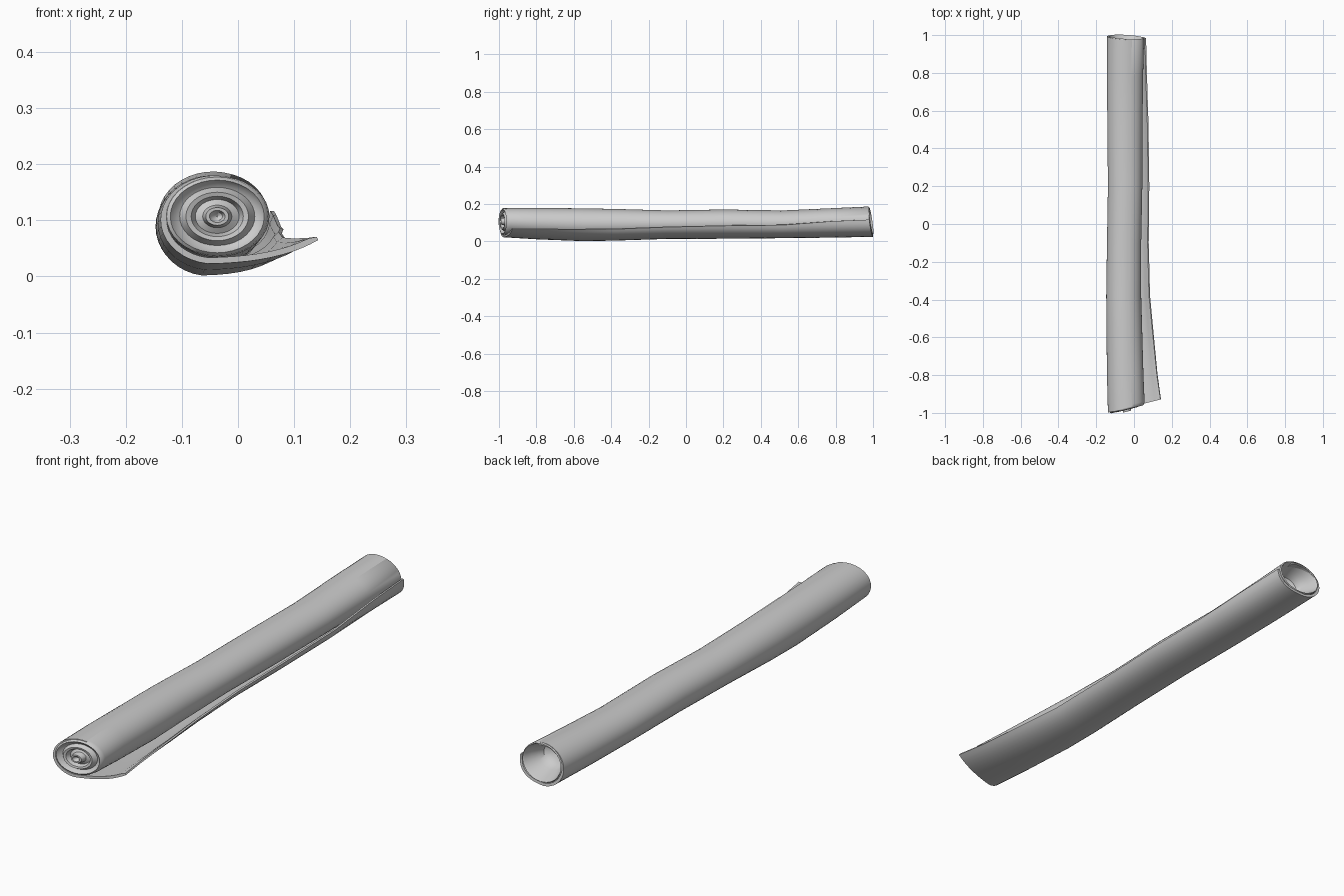
import bpy, math
from mathutils import Vector

if "Cube" in bpy.data.objects:
    bpy.data.objects.remove(bpy.data.objects["Cube"])

# Stations along the roll: y, left, right, top, bottom, flap tip x, flap tip z
STATIONS = [
    (-0.96, -0.138, 0.056, 0.180, 0.022, 0.143, 0.065),
    (-0.80, -0.143, 0.050, 0.180, 0.011, 0.125, 0.063),
    (-0.55, -0.146, 0.043, 0.177, 0.001, 0.101, 0.064),
    (-0.38, -0.147, 0.038, 0.174, 0.004, 0.085, 0.066),
    (-0.10, -0.143, 0.038, 0.166, 0.013, 0.078, 0.077),
    (0.20, -0.138, 0.044, 0.171, 0.014, 0.081, 0.084),
    (0.52, -0.141, 0.045, 0.166, 0.017, 0.077, 0.088),
    (0.78, -0.143, 0.048, 0.178, 0.020, 0.069, 0.108),
    (0.985, -0.142, 0.053, 0.187, 0.024, 0.064, 0.117),
]
LAST = len(STATIONS) - 1
THICK = 0.011
SIDES = 36


def end_shift(i, x, z):
    """Slant the cut ends of the roll."""
    if i == 0:
        return 0.25 * x - 0.004
    if i == LAST:
        return -0.06 * x - 0.15 * (z - 0.105)
    return 0.0


def make_mesh(name, verts, faces):
    mesh = bpy.data.meshes.new(name)
    mesh.from_pydata(verts, [], faces)
    obj = bpy.data.objects.new(name, mesh)
    bpy.context.collection.objects.link(obj)
    bpy.ops.object.select_all(action='DESELECT')
    obj.select_set(True)
    bpy.context.view_layer.objects.active = obj
    bpy.ops.object.mode_set(mode='EDIT')
    bpy.ops.mesh.select_all(action='SELECT')
    bpy.ops.mesh.normals_make_consistent(inside=False)
    bpy.ops.object.mode_set(mode='OBJECT')
    bpy.ops.object.shade_smooth_by_angle(angle=math.radians(40))
    return obj


def loft(name, rings):
    """Bridge equal closed rings and close both ends."""
    n = len(rings[0])
    verts = [v for r in rings for v in r]
    faces = [(k * n + j, k * n + (j + 1) % n, (k + 1) * n + (j + 1) % n, (k + 1) * n + j)
             for k in range(len(rings) - 1) for j in range(n)]
    return make_mesh(name, verts, faces), n


def core_ring(i, scale=1.0, dy=0.0):
    y, l, r, t, b, _, _ = STATIONS[i]
    l, b, t = l + 0.008, b + 0.013, t - 0.001
    cx, cz, rx, rz = (l + r) / 2, (t + b) / 2, (r - l) / 2, (t - b) / 2
    ring = []
    for k in range(SIDES):
        a = 2 * math.pi * k / SIDES
        x, z = cx + scale * rx * math.cos(a), cz + scale * rz * math.sin(a)
        ring.append((x, y + end_shift(i, x, z) + dy, z))
    return ring


# Rolled core: coiled ridges at the front, hollow bowl at the back
FRONT = [(0.01, -0.006), (0.10, -0.010), (0.15, -0.020), (0.22, -0.020), (0.28, 0.002),
         (0.42, 0.008), (0.50, -0.008), (0.60, -0.010), (0.72, 0.006), (0.82, 0.002),
         (0.90, -0.008), (0.97, -0.003)]
BACK = [(0.96, 0.004), (0.91, -0.004), (0.82, -0.035), (0.66, -0.062), (0.58, -0.085),
        (0.30, -0.100), (0.01, -0.105)]
rings = [core_ring(0, s, d) for s, d in FRONT]
rings += [core_ring(0, 1.0, 0.012)] + [core_ring(i) for i in range(1, LAST + 1)]
rings += [core_ring(LAST, s, d) for s, d in BACK]
loft("rolled_core", rings)


# Outer wrap: leaves the roll at the bottom and ends in a loose flap
def wrap_ring(i):
    y, l, r, t, b, fx, fz = STATIONS[i]
    cx, cz, rx, rz = (l + r) / 2, (t + b) / 2, (r - l) / 2, (t - b) / 2
    path = []
    for k in range(22):
        a = math.radians(70 + (262 - 70) * k / 21)
        path.append(Vector((cx + rx * math.cos(a), cz + rz * math.sin(a))))
    p0, tip = path[-1], Vector((fx, fz))
    ctrl = Vector((r + 0.018, b + 0.002))
    for k in range(1, 11):
        u = k / 10
        path.append(p0 * (1 - u) ** 2 + ctrl * 2 * u * (1 - u) + tip * u * u)
    inner = []
    for k, p in enumerate(path):
        d = (path[min(k + 1, len(path) - 1)] - path[max(k - 1, 0)]).normalized()
        inner.append(p + Vector((-d.y, d.x)) * THICK * (0.6 if k == len(path) - 1 else 1.0))
    return [(p.x, y + end_shift(i, p.x, p.y), p.y) for p in path + inner[::-1]]


rings = [wrap_ring(i) for i in range(LAST + 1)]
n = len(rings[0])
half = n // 2
verts = [v for r in rings for v in r]
faces = [(k * n + j, k * n + (j + 1) % n, (k + 1) * n + (j + 1) % n, (k + 1) * n + j)
         for k in range(LAST) for j in range(n)]
for base in (0, LAST * n):
    faces += [(base + j, base + j + 1, base + n - 2 - j, base + n - 1 - j)
              for j in range(half - 1)]
make_mesh("outer_wrap_flap", verts, faces)
